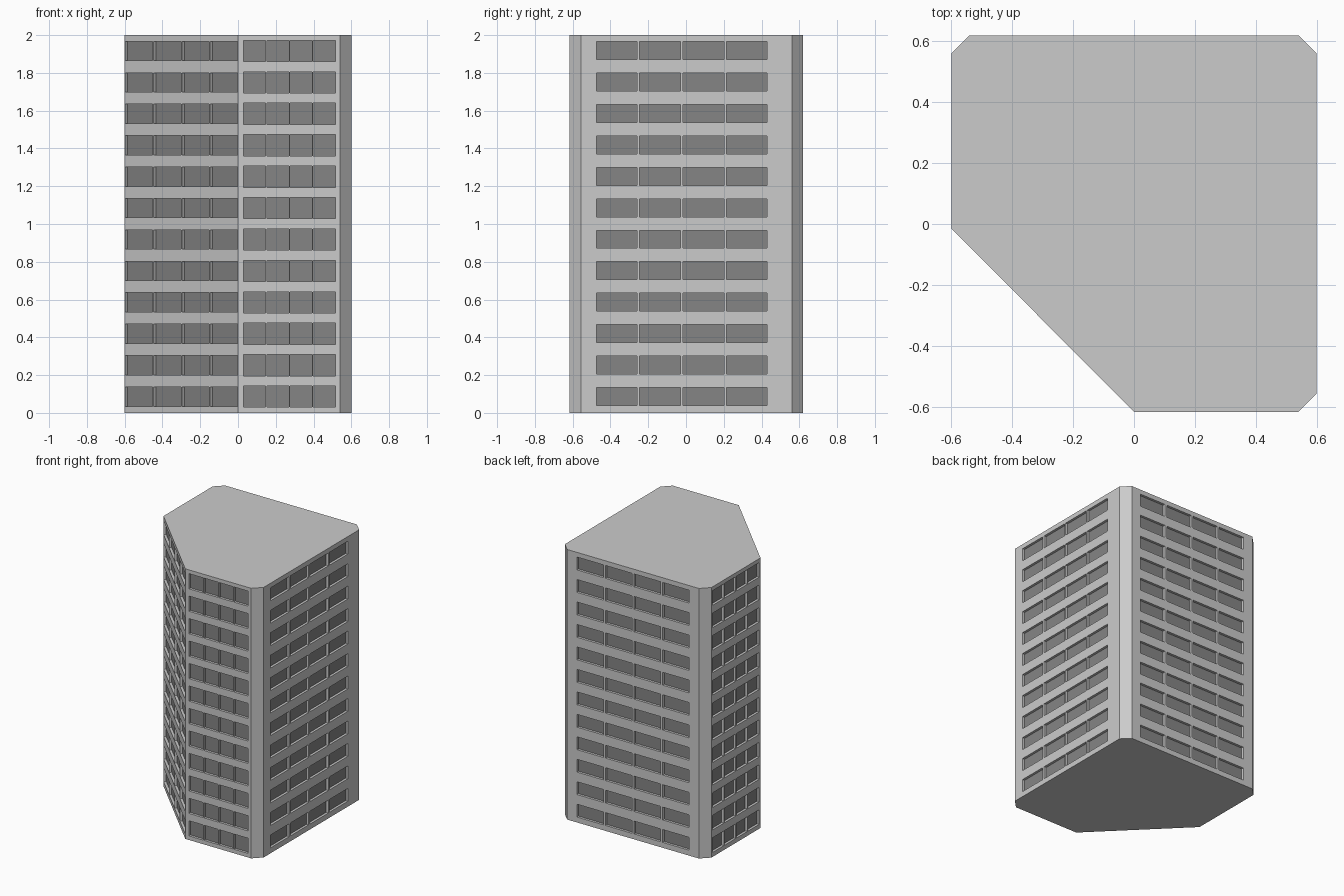
import bpy, bmesh
from mathutils import Vector

if "Cube" in bpy.data.objects:
    bpy.data.objects.remove(bpy.data.objects["Cube"])

H = 2.0
FLOORS, COLUMNS = 12, 4
PITCH = 1.83 / 11
DEPTH = 0.018

# Footprint, counter-clockwise seen from above
plan = [(-0.6, -0.015), (0, -0.617), (0.54, -0.617), (0.6, -0.557),
        (0.6, 0.56), (0.54, 0.62), (-0.54, 0.62), (-0.6, 0.56)]

# wall index: (start margin, end margin, column gap, lowest sill, window height)
windows = {
    0: (0.004, 0.004, 0.008, 0.035, 0.102),   # diagonal wall
    1: (0.03, 0.025, 0.006, 0.03, 0.112),     # front wall
    3: (0.082, 0.13, 0.015, 0.04, 0.095),     # right wall
    5: (0.08, 0.08, 0.018, 0.04, 0.095),      # back wall
    7: (0.015, 0.015, 0.008, 0.033, 0.108),   # left wall
}

bm = bmesh.new()


def face(points, material=0):
    bm.faces.new([bm.verts.new(p) for p in points]).material_index = material


def wall(p, q, spec):
    """Flat wall from p to q, with a grid of recessed windows if spec is given."""
    p, q = Vector((*p, 0)), Vector((*q, 0))
    length = (q - p).length
    along = (q - p).normalized()
    inward = Vector((-along.y, along.x, 0))
    us, vs = [0], [0]
    if spec:
        m0, m1, gap, sill, height = spec
        width = (length - m0 - m1 - gap * (COLUMNS - 1)) / COLUMNS
        for c in range(COLUMNS):
            u = m0 + c * (width + gap)
            us += [u, u + width]
        for f in range(FLOORS):
            v = sill + f * PITCH
            vs += [v, v + height]
    us.append(length)
    vs.append(H)
    for i in range(len(us) - 1):
        for j in range(len(vs) - 1):
            outer = [p + along * u + Vector((0, 0, v)) for u, v in
                     ((us[i], vs[j]), (us[i + 1], vs[j]),
                      (us[i + 1], vs[j + 1]), (us[i], vs[j + 1]))]
            if i % 2 and j % 2:
                # Dark glass set back behind wall-coloured reveals
                inner = [o + inward * DEPTH for o in outer]
                face(inner, 1)
                for k in range(4):
                    n = (k + 1) % 4
                    face([outer[k], outer[n], inner[n], inner[k]])
            else:
                face(outer)


# Walls and chamfered corners
for i in range(len(plan)):
    wall(plan[i], plan[(i + 1) % len(plan)], windows.get(i))

# Flat roof and underside
face([(x, y, H) for x, y in plan])
face([(x, y, 0) for x, y in reversed(plan)])

bmesh.ops.remove_doubles(bm, verts=bm.verts, dist=0.0002)
mesh = bpy.data.meshes.new("tower_block")
bm.to_mesh(mesh)
bm.free()

# Concrete and glass greys
for name, grey in (("concrete", 0.56), ("glass", 0.235)):
    mat = bpy.data.materials.new(name)
    mat.diffuse_color = (grey, grey, grey, 1)
    mat.use_nodes = True
    mat.node_tree.nodes["Principled BSDF"].inputs["Base Color"].default_value = mat.diffuse_color
    mesh.materials.append(mat)

bpy.context.collection.objects.link(bpy.data.objects.new("tower_block", mesh))
